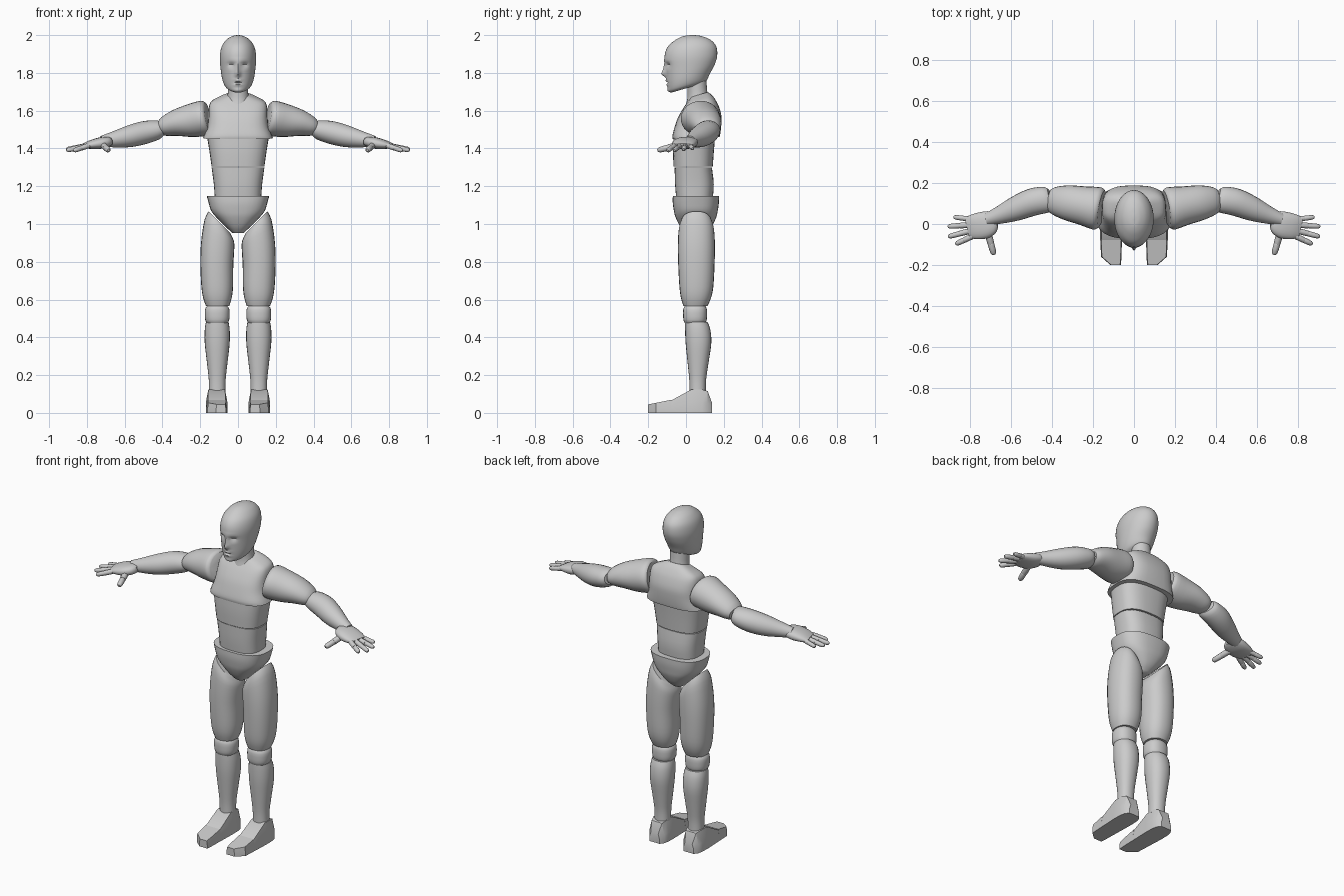
import bpy, bmesh, math
from mathutils import Vector

grey = bpy.data.materials.new("plain_grey")
grey.diffuse_color = (0.6, 0.6, 0.6, 1)


def add_object(name, bm, mirror=False, angle=40):
    bmesh.ops.recalc_face_normals(bm, faces=bm.faces)
    mesh = bpy.data.meshes.new(name)
    bm.to_mesh(mesh)
    bm.free()
    mesh.materials.append(grey)
    ob = bpy.data.objects.new(name, mesh)
    bpy.context.collection.objects.link(ob)
    if mirror:
        ob.modifiers.new("Mirror", 'MIRROR')
    bpy.ops.object.select_all(action='DESELECT')
    ob.select_set(True)
    bpy.context.view_layer.objects.active = ob
    bpy.ops.object.shade_smooth_by_angle(angle=math.radians(angle))
    return ob


def skin(bm, loops):
    """Bridge point loops and cap both ends."""
    rows = [[bm.verts.new(p) for p in loop] for loop in loops]
    n = len(rows[0])
    for r, s in zip(rows, rows[1:]):
        for i in range(n):
            j = (i + 1) % n
            bm.faces.new((r[i], r[j], s[j], s[i]))
    bm.faces.new(rows[0])
    bm.faces.new(rows[-1])


def spline(rings, steps):
    """Catmull-Rom interpolation of ring parameters."""
    R = [list(r) + [0] * (7 - len(r)) for r in rings]
    out = []
    for i in range(len(R) - 1):
        p0, p1, p2, p3 = R[max(i - 1, 0)], R[i], R[i + 1], R[min(i + 2, len(R) - 1)]
        for s in range(steps):
            t = s / steps
            out.append([b + 0.5 * t * (c - a + t * (2*a - 5*b + 4*c - d + t * (3*(b - c) + d - a)))
                        for a, b, c, d in zip(p0, p1, p2, p3)])
    return out + [R[-1]]


def loft(name, rings, n=24, steps=3, power=2.0, limb=False, mirror=False, shape=None):
    """Ring: centre x, y, z, two radii, slope of the ring along x and along y."""
    A, B = Vector((1, 0, 0)), Vector((0, 1, 0))
    if limb:  # rings square to the limb's direction
        d = Vector(rings[-1][:3]) - Vector(rings[0][:3])
        A = d.cross(Vector((0, 0, 1))).normalized()
        B = A.cross(d).normalized()
    loops = []
    for x, y, z, ra, rb, sx, sy in spline(rings, steps):
        loop = []
        for k in range(n):
            c, s = math.cos(2 * math.pi * k / n), math.sin(2 * math.pi * k / n)
            u = math.copysign(abs(c) ** (2 / power), c) * ra
            v = math.copysign(abs(s) ** (2 / power), s) * rb
            p = Vector((x, y, z)) + A * u + B * v
            p.z += sx * u + sy * v
            loop.append(shape(p) if shape else p)
        loops.append(loop)
    bm = bmesh.new()
    skin(bm, loops)
    return add_object(name, bm, mirror)


def body(rows):
    """Centred rings from z, front y, back y, half width, slope along y."""
    return [(0, (f + b) / 2, z, w, (b - f) / 2, 0, s) for z, f, b, w, s in rows]


# Head, with nose, brow, eye hollows and mouth raised from the skull
def face(p):
    if p.y < -0.02:
        for x, z, wx, wz, push in ((0, 1.795, .012, .016, -.026), (0, 1.825, .009, .022, -.012),
                                   (.036, 1.842, .017, .011, .015), (-.036, 1.842, .017, .011, .015),
                                   (0, 1.865, .05, .01, -.004), (0, 1.757, .022, .006, -.008),
                                   (0, 1.747, .024, .003, .006), (0, 1.737, .02, .006, -.007),
                                   (0, 1.705, .025, .012, -.006)):
            p.y += push * math.exp(-((p.x - x) / wx) ** 2 - ((p.z - z) / wz) ** 2)
    return p


loft("head", body([(1.722, -.075, .10, .05, .3), (1.735, -.092, .112, .07, .28),
                   (1.77, -.10, .125, .084, .2), (1.83, -.107, .15, .093, .08),
                   (1.89, -.113, .165, .096, 0), (1.94, -.095, .16, .086, 0),
                   (1.975, -.055, .13, .062, 0), (1.994, -.015, .085, .032, 0),
                   (2.0, .025, .045, .006, 0)]), n=64, steps=6, shape=face)

# Neck and torso segments
loft("neck", body([(1.65, .0, .12, .062, .3), (1.69, .008, .112, .054, .3),
                   (1.76, .005, .108, .054, .2)]))
loft("chest", body([(1.455, -.07, .178, .185, .05), (1.475, -.072, .182, .178, .05),
                    (1.52, -.06, .187, .162, .05), (1.57, -.042, .187, .156, .05),
                    (1.62, -.015, .172, .154, .08), (1.65, .005, .155, .14, .12),
                    (1.673, .02, .135, .095, .2), (1.685, .025, .115, .06, .3)]),
     n=32, power=3)
loft("abdomen", body([(1.305, -.066, .142, .14, 0), (1.39, -.069, .148, .152, 0),
                      (1.47, -.066, .155, .165, 0)]), n=32, power=2.7)
loft("waist", body([(1.12, -.05, .14, .122, 0), (1.21, -.058, .147, .128, 0),
                    (1.30, -.06, .137, .14, 0)]), n=32, power=2.7)
loft("pelvis", body([(.952, .0, .10, .03, 0), (.985, -.03, .135, .065, 0),
                     (1.035, -.055, .16, .115, 0), (1.07, -.064, .168, .142, 0),
                     (1.11, -.07, .174, .155, 0), (1.147, -.07, .175, .165, 0)]),
     n=32, power=2.6)

# Legs
loft("thigh", [(.098, .055, 1.01, .057, .08, 1), (.1, .055, .965, .078, .094, .7),
               (.108, .055, .88, .088, .098, .2), (.112, .055, .78, .087, .096),
               (.11, .055, .67, .084, .09), (.109, .053, .61, .076, .08),
               (.108, .05, .567, .062, .064)], power=2.3, mirror=True)
loft("knee", [(.11, .048, .475, .054, .054), (.11, .048, .495, .064, .062),
              (.11, .048, .545, .065, .063), (.11, .048, .565, .055, .055)],
     power=2.3, mirror=True)
loft("shin", [(.11, .055, .48, .06, .06), (.11, .062, .44, .066, .067),
              (.11, .066, .37, .066, .068), (.11, .064, .27, .055, .056),
              (.11, .062, .18, .045, .045), (.11, .062, .115, .044, .043)],
     power=2.2, mirror=True)


# Feet: faceted blocks from sections of y, centre x, half width, height, top half width
def block(name, sections):
    bm = bmesh.new()
    skin(bm, [[(x - w, y, 0), (x + w, y, 0), (x + w, y, h * .45), (x + t, y, h),
               (x - t, y, h), (x - w, y, h * .45)] for y, x, w, h, t in sections])
    add_object(name, bm, True, 30)


block("foot", [(-.08, .112, .053, .065, .047), (.03, .113, .057, .125, .044),
               (.085, .113, .056, .124, .044), (.115, .113, .05, .115, .034),
               (.137, .113, .034, .055, .024)])
block("toe_cap", [(-.2, .09, .026, .045, .022), (-.16, .111, .05, .053, .046),
                  (-.078, .112, .053, .069, .048)])

# Arms
loft("upper_arm", [(.158, .075, 1.56, .09, .085), (.18, .076, 1.56, .105, .094),
                   (.25, .09, 1.547, .095, .088), (.33, .105, 1.535, .085, .07),
                   (.39, .115, 1.518, .068, .052), (.415, .12, 1.51, .05, .035)],
     limb=True, mirror=True)
loft("forearm", [(.405, .122, 1.505, .053, .038), (.43, .12, 1.498, .065, .052),
                 (.50, .106, 1.483, .067, .061), (.58, .075, 1.463, .06, .057),
                 (.66, .043, 1.447, .043, .042), (.72, .022, 1.438, .03, .029)],
     limb=True, mirror=True)

# Hands
loft("palm", [(.672, .015, 1.438, .033, .018), (.69, .008, 1.436, .055, .026),
              (.73, -.005, 1.428, .066, .03), (.78, -.014, 1.42, .062, .023),
              (.815, -.018, 1.414, .05, .012)], limb=True, mirror=True, power=2.4)


def finger(name, base, tip, r):
    b, d = Vector(base), Vector(tip) - Vector(base)
    loft(name, [(*(b + d * t), r * k, r * k) for t, k in
                ((0, 1), (.45, 1.0), (.5, .9), (.55, .95), (.9, .85), (1, .4))],
         n=12, steps=2, limb=True, mirror=True)


finger("thumb", (.715, -.04, 1.418), (.685, -.15, 1.39), .017)
finger("index_finger", (.79, -.06, 1.415), (.872, -.098, 1.388), .014)
finger("middle_finger", (.795, -.032, 1.415), (.908, -.062, 1.39), .014)
finger("ring_finger", (.795, -.004, 1.415), (.91, -.012, 1.395), .014)
finger("little_finger", (.785, .022, 1.418), (.882, .034, 1.40), .013)
